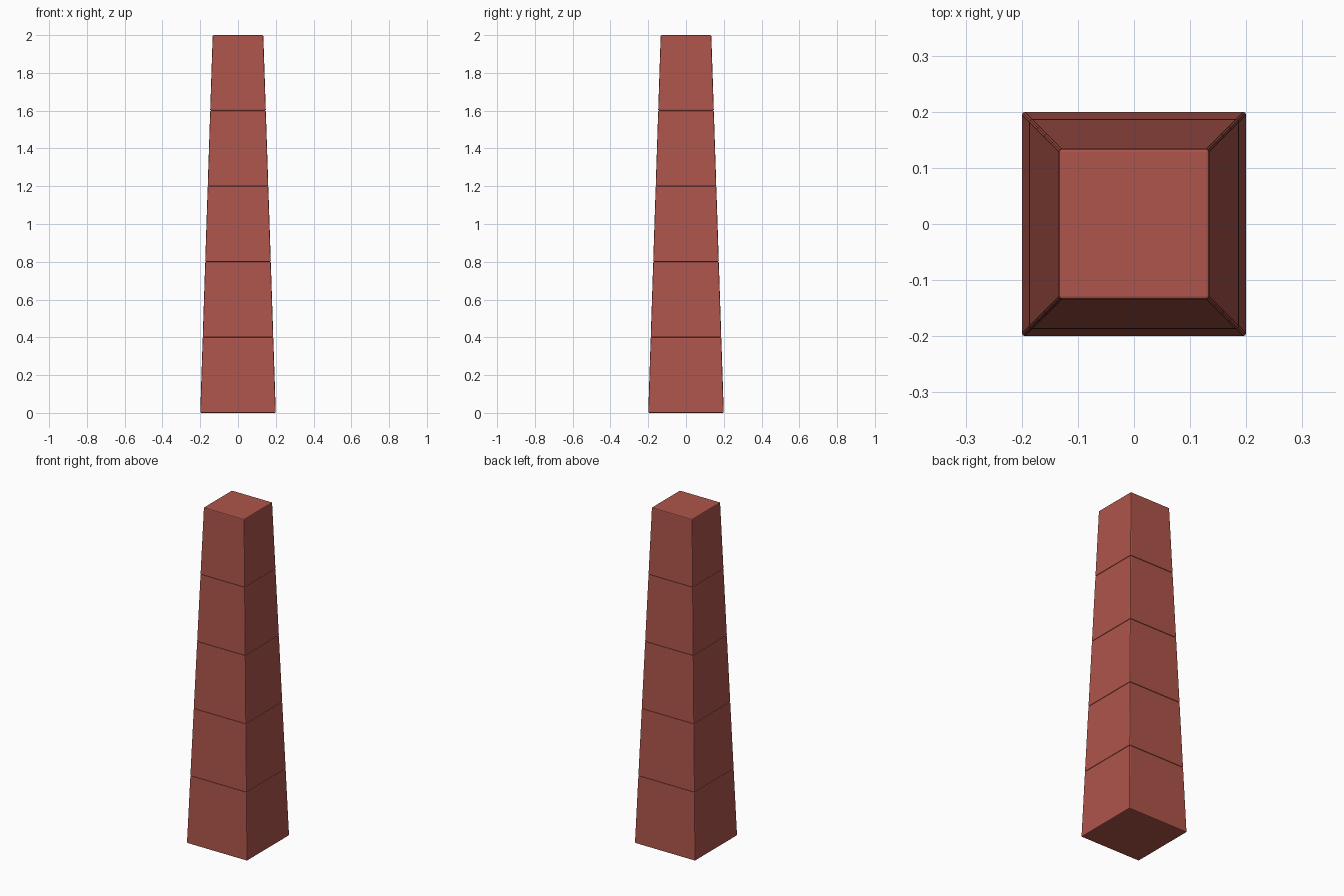
import bpy, bmesh

if "Cube" in bpy.data.objects:
    bpy.data.objects.remove(bpy.data.objects["Cube"])

LEVELS = 5
STEP = 0.4
BASE, TOP = 0.2, 0.134   # half widths at the foot and the tip

red = bpy.data.materials.new("brick red")
red.diffuse_color = (0.42, 0.09, 0.07, 1)
red.use_nodes = True
red.node_tree.nodes["Principled BSDF"].inputs["Base Color"].default_value = red.diffuse_color


def half_width(z):
    return BASE + (TOP - BASE) * z / (LEVELS * STEP)


# One tapered block with softened edges
def block(name, z0, z1):
    bm = bmesh.new()
    bmesh.ops.create_cube(bm, size=2)
    for v in bm.verts:
        z = z1 if v.co.z > 0 else z0
        h = half_width(z)
        v.co = (v.co.x * h, v.co.y * h, z)
    bmesh.ops.bevel(bm, geom=bm.edges[:], offset=0.005, segments=2,
                    profile=0.5, affect='EDGES')
    mesh = bpy.data.meshes.new(name)
    bm.to_mesh(mesh)
    bm.free()
    mesh.materials.append(red)
    obj = bpy.data.objects.new(name, mesh)
    bpy.context.collection.objects.link(obj)


# Stack of blocks forming the tapered pillar
for i in range(LEVELS):
    block(f"pillar_block_{i + 1}", i * STEP, (i + 1) * STEP)
